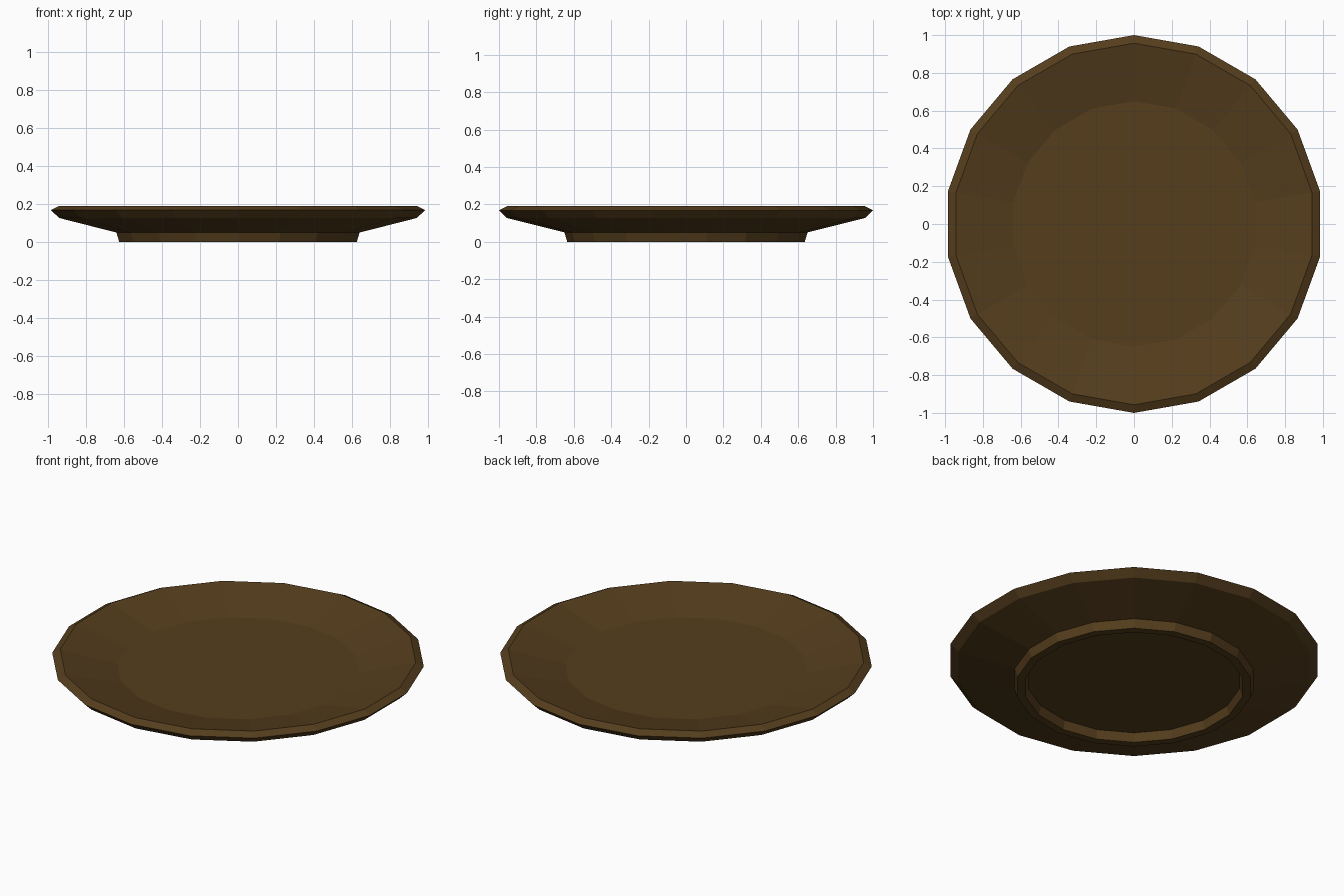
import bpy, bmesh, math

if "Cube" in bpy.data.objects:
    bpy.data.objects.remove(bpy.data.objects["Cube"])

SIDES = 18
# Profile (radius, height) from the underside recess, round the rim, to the eating surface
PROFILE = [(0.575, 0.05), (0.59, 0.0), (0.635, 0.0), (0.65, 0.05),
           (0.957, 0.127), (1.0, 0.168), (0.957, 0.19), (0.65, 0.117)]

bm = bmesh.new()
rings = []
for r, z in PROFILE:
    rings.append([bm.verts.new((r * math.cos(math.pi / 2 + 2 * math.pi * i / SIDES),
                                r * math.sin(math.pi / 2 + 2 * math.pi * i / SIDES), z))
                  for i in range(SIDES)])

# Walls between neighbouring rings
for a, b in zip(rings, rings[1:]):
    for i in range(SIDES):
        j = (i + 1) % SIDES
        bm.faces.new((a[i], a[j], b[j], b[i]))

# Flat base recess and flat plate floor
bm.faces.new(list(reversed(rings[0])))
bm.faces.new(rings[-1])
bmesh.ops.recalc_face_normals(bm, faces=bm.faces)

mesh = bpy.data.meshes.new("plate")
bm.to_mesh(mesh)
bm.free()
plate = bpy.data.objects.new("plate", mesh)
bpy.context.collection.objects.link(plate)

# Dark wooden brown
wood = bpy.data.materials.new("dark_wood")
wood.diffuse_color = (0.09, 0.047, 0.012, 1)
wood.use_nodes = True
wood.node_tree.nodes["Principled BSDF"].inputs["Base Color"].default_value = wood.diffuse_color
mesh.materials.append(wood)
